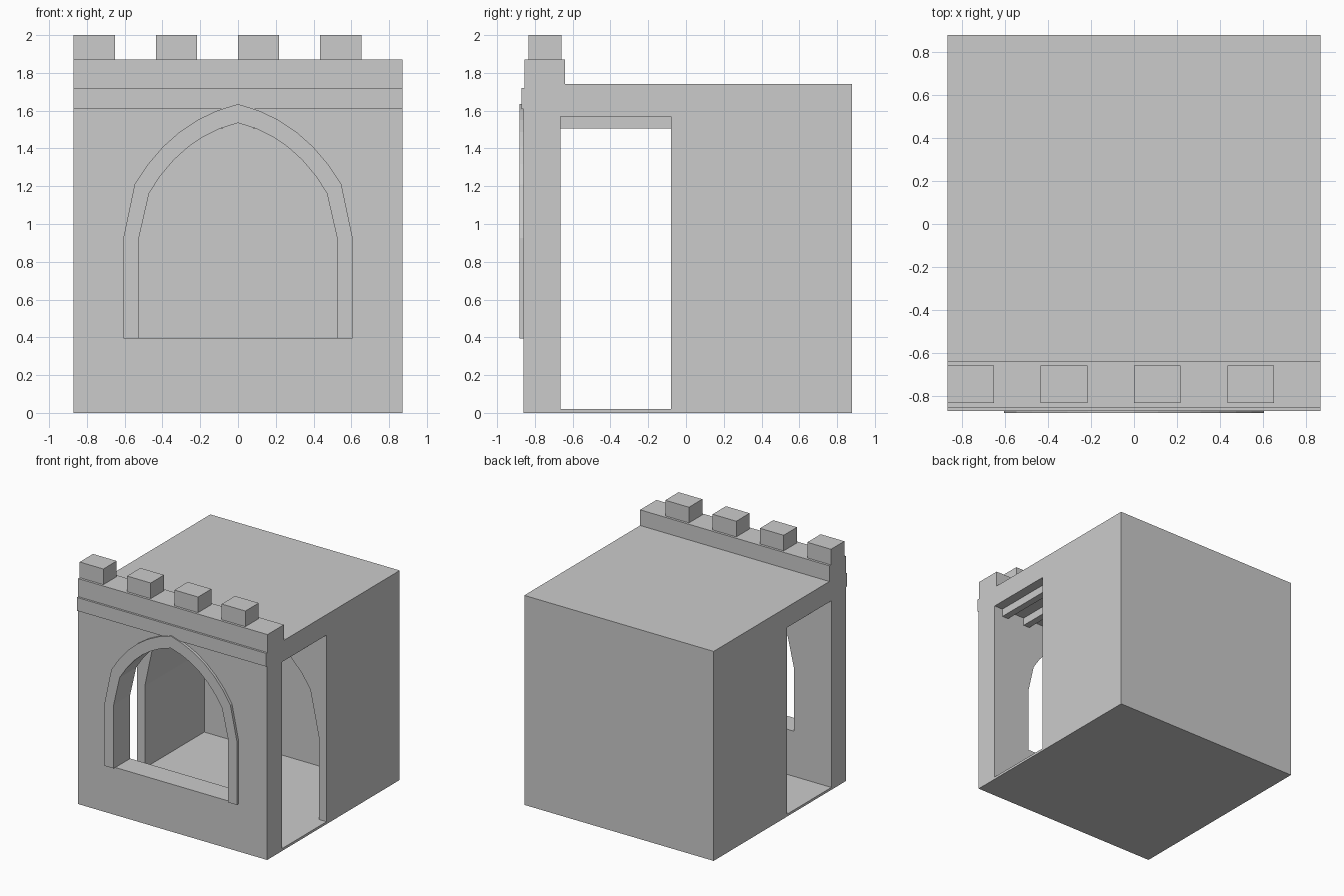
import bpy, bmesh
from mathutils import Vector

if "Cube" in bpy.data.objects:
    bpy.data.objects.remove(bpy.data.objects["Cube"])

HALF = 0.87          # half width of the building
PITCH = 0.2175       # module shared by merlons and beams
FLOOR = 0.02


def prism(name, points, axis, start, end):
    """Extrude a 2D profile: axis 'x' takes (y, z) points, axis 'y' takes (x, z)."""
    bm = bmesh.new()
    if axis == 'x':
        verts = [bm.verts.new((start, a, b)) for a, b in points]
        shift = Vector((end - start, 0, 0))
    else:
        verts = [bm.verts.new((a, start, b)) for a, b in points]
        shift = Vector((0, end - start, 0))
    face = bm.faces.new(verts)
    ext = bmesh.ops.extrude_face_region(bm, geom=[face])
    moved = [g for g in ext['geom'] if isinstance(g, bmesh.types.BMVert)]
    bmesh.ops.translate(bm, verts=moved, vec=shift)
    bmesh.ops.recalc_face_normals(bm, faces=bm.faces)
    mesh = bpy.data.meshes.new(name)
    bm.to_mesh(mesh)
    bm.free()
    obj = bpy.data.objects.new(name, mesh)
    bpy.context.collection.objects.link(obj)
    return obj


def box(name, x0, x1, y0, y1, z0, z1):
    return prism(name, [(x0, z0), (x1, z0), (x1, z1), (x0, z1)], 'y', y0, y1)


def arch(half, bottom, spring, knee, apex, steps=6):
    """Pointed arch outline from bottom right over the apex to bottom left."""
    kx, kz = knee
    cx = (apex - kz - 1.7 * kx) / (0.24 - 1.7)
    cz = apex - 0.24 * cx
    right = [(half, bottom), (half, spring)]
    for i in range(steps + 1):
        t = i / steps
        u = 1 - t
        right.append((u * u * kx + 2 * u * t * cx,
                      u * u * kz + 2 * u * t * cz + t * t * apex))
    return right + [(-x, z) for x, z in reversed(right[:-1])]


def cut(target, cutter):
    mod = target.modifiers.new("cut", 'BOOLEAN')
    mod.operation = 'DIFFERENCE'
    mod.solver = 'EXACT'
    mod.object = cutter
    bpy.context.view_layer.objects.active = target
    bpy.ops.object.modifier_apply(modifier=mod.name)
    bpy.data.objects.remove(cutter)


# Building shell with string course and parapet, from its side profile
shell = prism("building_shell", [
    (-0.86, 0), (0.88, 0), (0.88, 1.74), (-0.64, 1.74), (-0.64, 1.87),
    (-0.855, 1.87), (-0.855, 1.72), (-0.872, 1.72), (-0.872, 1.61), (-0.86, 1.61),
], 'x', -HALF, HALF)

# Open passage from side to side
cut(shell, box("passage_cutter", -1, 1, -0.665, -0.08, FLOOR, 1.57))

# Vaulted chamber behind the passage
cut(shell, prism("vault_cutter", arch(0.80, FLOOR, 0.70, (0.72, 1.08), 1.565),
                 'y', -0.2, 0.70))

# Front arched window
inner = arch(0.525, 0.395, 0.925, (0.47, 1.165), 1.535)
outer = arch(0.607, 0.395, 0.925, (0.547, 1.21), 1.635)
cut(shell, prism("window_cutter", inner, 'y', -1, -0.5))

# Raised arch surround
prism("arch_surround", outer + inner[::-1], 'y', -0.882, -0.855)

# Merlons along the parapet
for i in range(4):
    x = -HALF + 2 * PITCH * i
    box(f"merlon_{i + 1}", x, x + PITCH, -0.835, -0.66, 1.86, 2.0)

# Ceiling beams over the passage
for i in range(8):
    x = -HALF + PITCH * (i + 0.5)
    box(f"ceiling_beam_{i + 1}", x - 0.029, x + 0.029, -0.67, -0.075, 1.505, 1.58)
